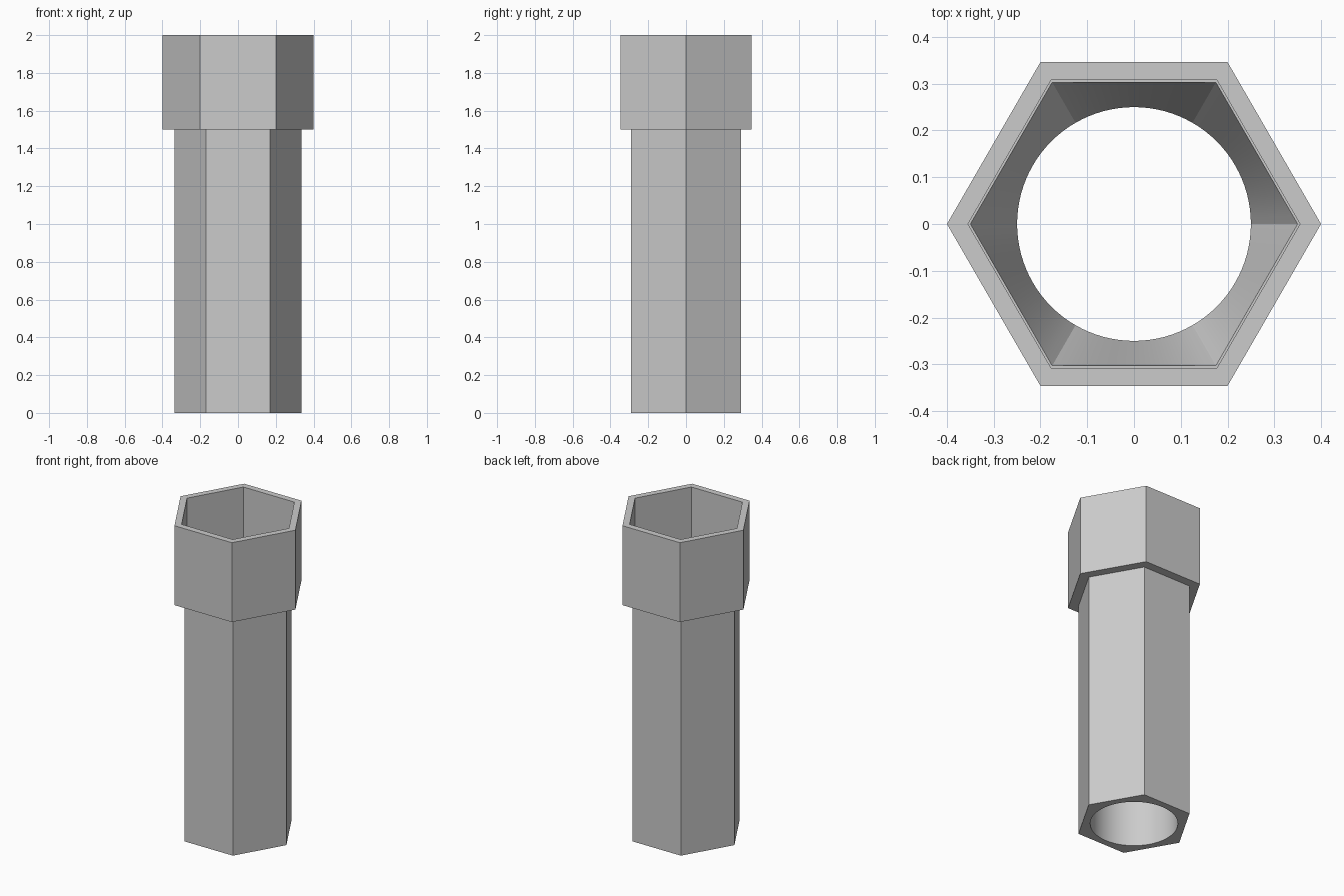
import bpy, bmesh, math
from mathutils import Vector

cube = bpy.data.objects.get("Cube")
if cube:
    bpy.data.objects.remove(cube)

SIDES = 6
STEPS = 16  # divisions per side on round rings

# Plain grey metal
steel = bpy.data.materials.new("grey metal")
steel.use_nodes = True
grey = (0.6, 0.6, 0.6, 1.0)
steel.diffuse_color = grey
steel.node_tree.nodes["Principled BSDF"].inputs["Base Color"].default_value = grey

bm = bmesh.new()


def polar(radius, turn, z):
    angle = math.tau * turn
    return Vector((radius * math.cos(angle), radius * math.sin(angle), z))


def hexagon(radius, z):
    return [bm.verts.new(polar(radius, i / SIDES, z)) for i in range(SIDES)]


def split_hexagon(radius, z):
    """Hexagon outline with every side divided, to match a circle."""
    corners = [polar(radius, i / SIDES, z) for i in range(SIDES + 1)]
    return [bm.verts.new(corners[i].lerp(corners[i + 1], j / STEPS))
            for i in range(SIDES) for j in range(STEPS)]


def circle(radius, z):
    count = SIDES * STEPS
    return [bm.verts.new(polar(radius, i / count, z)) for i in range(count)]


def skin(a, b, panels):
    """Join two rings with the given number of panels around the axis."""
    def arc(ring, i):
        n = len(ring) // panels
        return [ring[(i * n + j) % len(ring)] for j in range(n + 1)]
    for i in range(panels):
        bm.faces.new(arc(a, i) + arc(b, i)[::-1])


# Outer shell: shaft, shoulder, head
base = hexagon(0.337, 0)
neck = hexagon(0.337, 1.5)
shoulder = hexagon(0.4, 1.5)
rim = hexagon(0.4, 2)
# Hollow: hexagonal mouth, tiny ledge, blend into a round bore
mouth = hexagon(0.355, 2)
seat = hexagon(0.355, 1.6)
blend_top = split_hexagon(0.35, 1.6)
blend_end = circle(0.25, 1.37)
bore_end = circle(0.25, 0)

for a, b in ((base, neck), (neck, shoulder), (shoulder, rim), (rim, mouth),
             (mouth, seat), (seat, blend_top), (bore_end, base)):
    skin(a, b, SIDES)
for a, b in ((blend_top, blend_end), (blend_end, bore_end)):
    skin(a, b, SIDES * STEPS)

bmesh.ops.recalc_face_normals(bm, faces=bm.faces)
mesh = bpy.data.meshes.new("hex_socket_tube")
bm.to_mesh(mesh)
bm.free()
mesh.materials.append(steel)
socket = bpy.data.objects.new("hex_socket_tube", mesh)
bpy.context.collection.objects.link(socket)

# Smooth bore, crisp hexagon edges
bpy.ops.object.select_all(action='DESELECT')
socket.select_set(True)
bpy.context.view_layer.objects.active = socket
bpy.ops.object.shade_smooth_by_angle(angle=math.radians(10))
